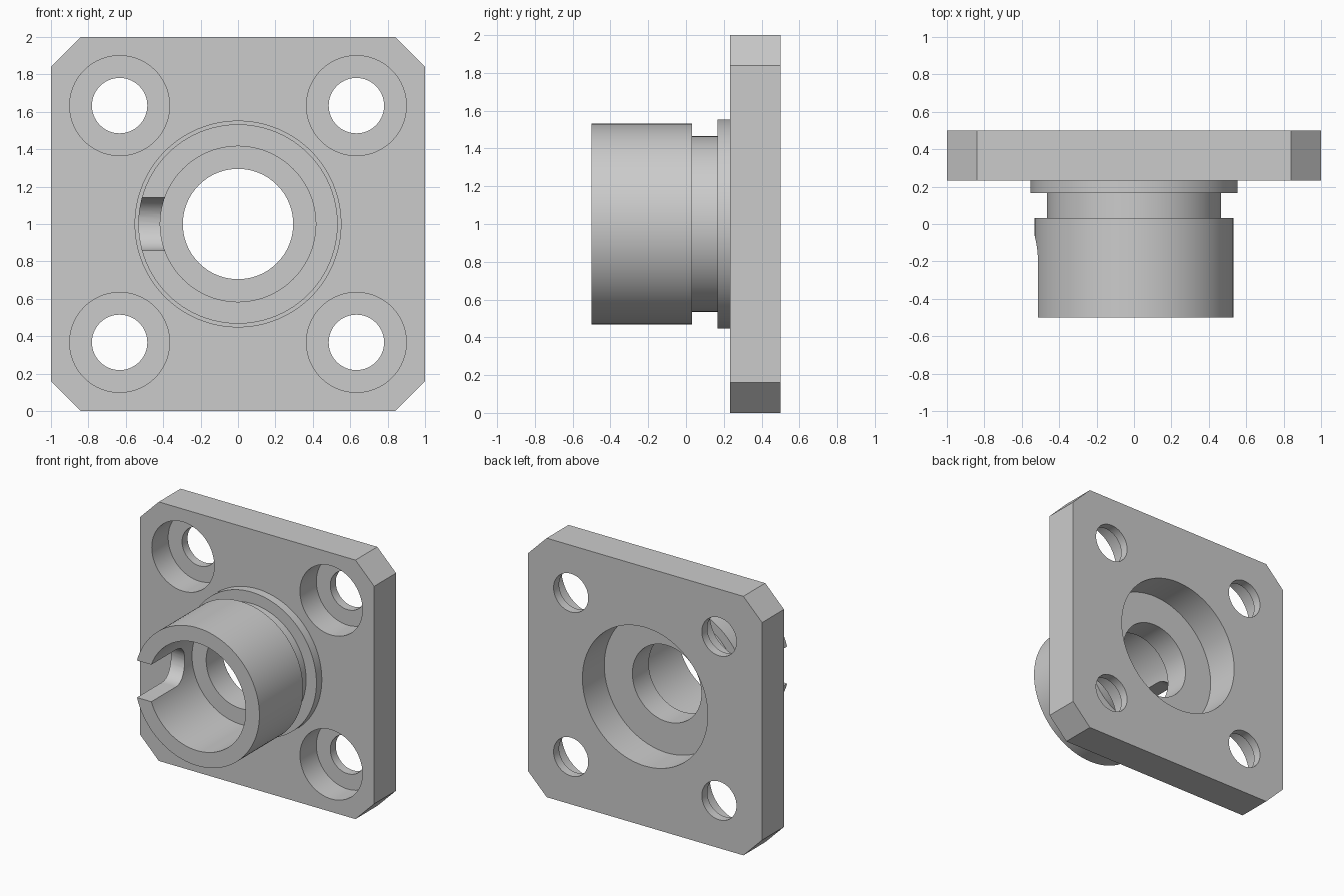
import bpy, bmesh
from math import pi, sin, cos, radians
from mathutils import Vector

if "Cube" in bpy.data.objects:
    bpy.data.objects.remove(bpy.data.objects["Cube"])

FRONT, BACK = 0.233, 0.5      # flange faces along y
SEGS = 96


def to_object(name, bm):
    bmesh.ops.remove_doubles(bm, verts=bm.verts, dist=1e-5)
    bmesh.ops.recalc_face_normals(bm, faces=bm.faces)
    mesh = bpy.data.meshes.new(name)
    bm.to_mesh(mesh)
    bm.free()
    obj = bpy.data.objects.new(name, mesh)
    bpy.context.collection.objects.link(obj)
    return obj


def lathe(name, profile, x=0, z=1, closed=False):
    """Spin (radius, y) points about a y-parallel axis through x, z."""
    bm = bmesh.new()
    vs = [bm.verts.new((x + r, y, z)) for r, y in profile]
    pairs = list(zip(vs, vs[1:])) + ([(vs[-1], vs[0])] if closed else [])
    es = [bm.edges.new(p) for p in pairs]
    bmesh.ops.spin(bm, geom=vs + es, cent=(x, 0, z), axis=(0, 1, 0),
                   angle=2 * pi, steps=SEGS, use_merge=True)
    return to_object(name, bm)


def prism(name, points, depth):
    """Extrude a closed outline of 3D points along a vector."""
    bm = bmesh.new()
    face = bm.faces.new([bm.verts.new(p) for p in points])
    out = bmesh.ops.extrude_face_region(bm, geom=[face], use_keep_orig=True)
    moved = [g for g in out["geom"] if isinstance(g, bmesh.types.BMVert)]
    bmesh.ops.translate(bm, verts=moved, vec=Vector(depth))
    return to_object(name, bm)


def cut(obj, cutter):
    cutter.hide_render = True
    mod = obj.modifiers.new("cut", 'BOOLEAN')
    mod.operation, mod.solver, mod.object = 'DIFFERENCE', 'EXACT', cutter
    bpy.context.view_layer.objects.active = obj
    bpy.ops.object.modifier_apply(modifier=mod.name)
    bpy.data.objects.remove(cutter)


def smooth(obj):
    bpy.ops.object.select_all(action='DESELECT')
    obj.select_set(True)
    bpy.context.view_layer.objects.active = obj
    bpy.ops.object.shade_smooth_by_angle(angle=radians(30))


# Square flange with chamfered corners
c = 0.84
outline = [(-c, -1), (c, -1), (1, -c), (1, c), (c, 1), (-c, 1), (-1, c), (-1, -c)]
flange = prism("flange", [(x, FRONT, z + 1) for x, z in outline], (0, BACK - FRONT, 0))

# Round recess behind the hub
cut(flange, lathe("recess_cutter", [(0, 0.1), (0.535, 0.1), (0.535, 0.6), (0, 0.6)]))

# Four counterbored bolt holes
for sx in (-1, 1):
    for sz in (-1, 1):
        cut(flange, lathe("bolt_hole_cutter",
                          [(0, 0.1), (0.267, 0.1), (0.267, 0.433),
                           (0.148, 0.433), (0.148, 0.6), (0, 0.6)],
                          0.633 * sx, 1 + 0.633 * sz))

# Hub: sleeve, groove, collar, and stepped bore
hub = lathe("hub", [(0.533, -0.5), (0.533, 0.033), (0.465, 0.033), (0.465, 0.167),
                    (0.553, 0.167), (0.553, FRONT), (0.295, FRONT),
                    (0.295, 0.033), (0.416, 0.033), (0.416, -0.5)], closed=True)

# Round-ended slot in the left wall of the sleeve
r, yc = 0.143, -0.2
arc = [(-0.7, yc + r * sin(a), 1 + r * cos(a)) for a in (pi * i / 24 for i in range(25))]
slot = [(-0.7, -0.6, 1 + r)] + arc + [(-0.7, -0.6, 1 - r)]
cut(hub, prism("slot_cutter", slot, (0.5, 0, 0)))

for part in (flange, hub):
    smooth(part)
